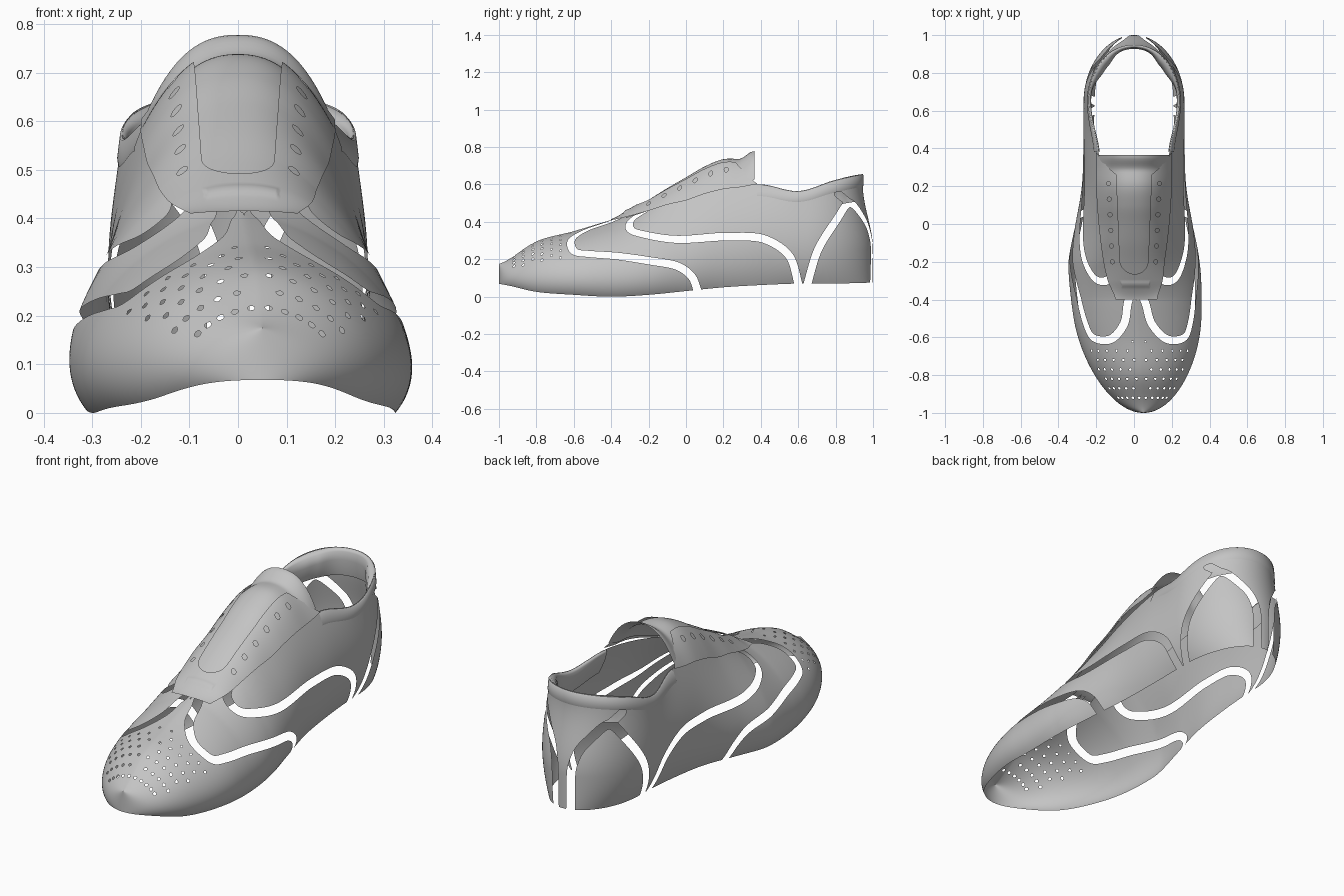
import bpy
import bmesh
from math import cos, pi, sqrt, hypot
from mathutils import Vector
from mathutils.kdtree import KDTree

cube = bpy.data.objects.get("Cube")
if cube:
    bpy.data.objects.remove(cube, do_unlink=True)

grey = bpy.data.materials.new("plain grey")
grey.use_nodes = True
GREY = (0.55, 0.55, 0.55, 1)
grey.diffuse_color = GREY
for node in grey.node_tree.nodes:
    if node.type == 'BSDF_PRINCIPLED':
        node.inputs["Base Color"].default_value = GREY

# Shell profiles, evenly spaced from toe to heel
WIDTH = [.3, .32, .343, .366, .368, .325, .282, .266, .262, .26, .258]
SOLE = [.068, .026, .01, 0, .01, .03, .05, .062, .07, .07, .075]
TOP = [.175, .295, .35, .41, .465, .525, .575, .6, .565, .62, .655]
TOP_X = [0, 0, 0, 0, .13, .16, .175, .19, .235, .235, .23]
TUCK = [.86, .86, .86, .85, .85, .85, .84, .82, .8, .8, .8]
SHOULDER_X = [.74, .72, .68, .62, .57, .66, .84, .97, .98, .98, .98]
SHOULDER_Z = [.95, .95, .95, .93, .87, .82, .75, .68, .67, .67, .67]
# Throat profiles, evenly spaced along the lacing
RIDGE = [.415, .472, .53, .592, .65, .708, .747, .747, .745]
HALF = [.11, .145, .162, .176, .187, .195, .2, .2, .2]
DROP = [.005, .04, .07, .1, .135, .158, .172, .16, .14]


def catmull(a, b, c, d, f):
    return b + .5 * f * (c - a + f * (2*a - 5*b + 4*c - d + f * (3*(b - c) + d - a)))


def key(table, y, start=-1, step=.2):
    p = min(max((y - start) / step, 0), len(table) - 1.0001)
    i = int(p)
    last = len(table) - 1
    return catmull(table[max(i - 1, 0)], table[i], table[i + 1],
                   table[min(i + 2, last)], p - i)


def throat_key(table, y):
    return key(table, y, -.4, .1)


def smooth(x):
    x = min(max(x, 0), 1)
    return x * x * (3 - 2 * x)


def shell_point(y, s):
    """Point on the +x half: s runs from the sole edge up to the top edge."""
    y = min(max(y, -1), 1)
    s = min(max(s, 0), 1)
    toe, heel = max(0, (-.5 - y) / .5), max(0, (y - .65) / .35)
    end = sqrt(max(0, 1 - toe**2)) * sqrt(max(0, 1 - heel**2))
    w, low, high = key(WIDTH, y) * end, key(SOLE, y), key(TOP, y)
    xs = (w * key(TUCK, y), w * 1.17, w * key(SHOULDER_X, y), end * max(0, key(TOP_X, y)))
    zs = (0, .34, key(SHOULDER_Z, y), 1)
    r = 1 - s
    weights = (r**3, 3*r*r*s, 3*r*s*s, s**3)
    x = sum(a * b for a, b in zip(xs, weights))
    z = low + (high - low) * sum(a * b for a, b in zip(zs, weights))
    lean = .055 * smooth((z - .25) / .35) * max(0, (y - .6) / .4)**2
    return Vector((x, y - lean, z))


def trace(points):
    """Dense smooth path on the shell through (y, s) points."""
    out = []
    n = len(points)
    for i in range(n - 1):
        q = [points[min(max(i + k, 0), n - 1)] for k in (-1, 0, 1, 2)]
        for k in range(60):
            out.append(shell_point(*(catmull(*(p[a] for p in q), k / 60) for a in (0, 1))))
    return out + [shell_point(*points[-1])]


def tree(points):
    kd = KDTree(len(points))
    for i, p in enumerate(points):
        kd.insert(p, i)
    kd.balance()
    return kd


def grid(nu, nv, func):
    bm = bmesh.new()
    rows = [[bm.verts.new(func(i / nu, j / nv)) for j in range(nv + 1)] for i in range(nu + 1)]
    for i in range(nu):
        for j in range(nv):
            bm.faces.new((rows[i][j], rows[i+1][j], rows[i+1][j+1], rows[i][j+1]))
    return bm


def cut(bm, field):
    """Trim the mesh cleanly along field = 0 and drop the negative side."""
    bmesh.ops.triangulate(bm, faces=bm.faces[:])
    value = {v: field(v.co) for v in bm.verts}
    fresh = []
    for e in [e for e in bm.edges if value[e.verts[0]] * value[e.verts[1]] < 0]:
        a, b = e.verts
        new = bmesh.utils.edge_split(e, a, value[a] / (value[a] - value[b]))[1]
        fresh.append(new)
    bmesh.ops.connect_verts(bm, verts=fresh)
    gone = [f for f in bm.faces if min(value.get(v, 0) for v in f.verts) < 0]
    bmesh.ops.delete(bm, geom=gone, context='FACES')


def finish(bm, name, mirrored=True):
    if mirrored:
        ret = bmesh.ops.duplicate(bm, geom=bm.verts[:] + bm.edges[:] + bm.faces[:])["geom"]
        for v in ret:
            if isinstance(v, bmesh.types.BMVert):
                v.co.x *= -1
        bmesh.ops.reverse_faces(bm, faces=[f for f in ret if isinstance(f, bmesh.types.BMFace)])
    bmesh.ops.remove_doubles(bm, verts=bm.verts[:], dist=.0004)
    for v in bm.verts:  # the toe swings slightly to one side
        v.co.x += .05 * max(0, (-.2 - v.co.y) / .8)
    mesh = bpy.data.meshes.new(name)
    bm.to_mesh(mesh)
    bm.free()
    mesh.shade_smooth()
    mesh.materials.append(grey)
    bpy.context.collection.objects.link(bpy.data.objects.new(name, mesh))


# Gaps between the panels
gap_points = []
for path in (
    [(-.34, 1), (-.41, .935), (-.53, .89), (-.61, .76), (-.6, .57), (-.52, .5), (-.36, .43),
     (-.2, .35), (-.05, .26), (.03, .14), (.06, 0)],
    [(-.22, 1), (-.29, .86), (-.3, .73), (-.24, .64), (-.04, .51), (.23, .48), (.42, .45),
     (.55, .3), (.6, 0)],
    [(.65, 0), (.71, .36), (.82, .63), (.9, .75), (.97, .6), (.993, .4), (.993, 0)],
    [(.83, .86), (.9, .75)],
):
    gap_points += trace(path)
gaps = tree(gap_points)

# Toe perforations in staggered rows
holes = []
for row in range(7):
    for col in range(5):
        p = shell_point(-.92 + row * .05, .95 - col * .1 - (row % 2) * .05)
        if gaps.find(p)[2] > .045:
            holes.append(p)
holes = tree(holes)

# Shell panels: cut the half shell, then split it into its pieces
shell = grid(200, 70, lambda u, s: shell_point(-cos(pi * u), s))
cut(shell, lambda p: min(gaps.find(p)[2] - .021, holes.find(p)[2] - .008))
shell.faces.index_update()
shell.faces.ensure_lookup_table()
pieces, seen = [], set()
for first in shell.faces:
    if first.index in seen:
        continue
    stack, piece = [first], {first.index}
    while stack:
        for e in stack.pop().edges:
            for f in e.link_faces:
                if f.index not in piece:
                    piece.add(f.index)
                    stack.append(f)
    seen |= piece
    if len(piece) > 50:
        pieces.append(piece)


def middle(piece):
    return sum(shell.faces[i].calc_center_median().y for i in piece) / len(piece)


names = ["toe_cap", "side_saddles", "quarter_panels", "heel_counters"]
for i, piece in enumerate(sorted(pieces, key=middle)):
    part = shell.copy()
    part.faces.index_update()
    bmesh.ops.delete(part, geom=[f for f in part.faces if f.index not in piece], context='FACES')
    finish(part, names[min(i, 3)])
shell.free()

# Collar: flush outer trim, thin rim and a lining padded around the heel
ROLL = [(.88, .001), (.9, .004), (.99, .004), (1, -.003), (.97, -.012), (.9, -.018), (.75, -.01)]


def collar_point(u, v):
    y = .38 + .62 * (1 - cos(pi * u)) / 2
    s, off = ROLL[round(v * (len(ROLL) - 1))]
    if off < 0:
        off *= 1 + 1.5 * smooth((y - .7) / .15) * smooth((1 - y) / .1)
    p = shell_point(y, s)
    out = Vector((p.x / .26**2 + .0001 * (y < 1), max(0, y - .65) / .35**2, 0)).normalized()
    p += out * off
    p.x = max(p.x, 0)
    return p


finish(grid(70, len(ROLL) - 1, collar_point), "collar")


# Lacing flap: a U around the tongue with eyelets and a slanted back edge
def flap_point(u, w):
    y, v = -.4 + .78 * w, 2 * u - 1
    x = throat_key(HALF, y) * v
    z = throat_key(RIDGE, y) - throat_key(DROP, y) * abs(v)**2.3
    if abs(x) < .075:
        z += .004 * max(0, 1 - ((y + .32) / .018)**2)
    return Vector((x, y, z))


eyelets = [(.115 + .004 * i, -.2 + .083 * i) for i in range(6)]


def flap_field(p):
    x, y = abs(p.x), p.y
    v = x / throat_key(HALF, y)
    slot = hypot(x, min(0, y + .19)) - .075 - .04 * max(0, y + .19)
    back = .23 + .15 * v * v - y
    return min(slot, back, *(hypot(x - a, y - b) - .011 for a, b in eyelets))


flap = grid(80, 110, flap_point)
cut(flap, flap_field)
finish(flap, "lacing_flap", False)


# Tongue under the flap, its middle kicking up at the back end
def tongue_point(u, w):
    y, v = -.32 + .685 * w, 1.84 * u - .92
    z = throat_key(RIDGE, y) - throat_key(DROP, y) * abs(v)**2.3
    kick = .044 * smooth((y - .28) / .085) * (1 - v**4)
    return Vector((throat_key(HALF, y) * v, y, z - .012 + kick))


finish(grid(32, 60, tongue_point), "tongue", False)
